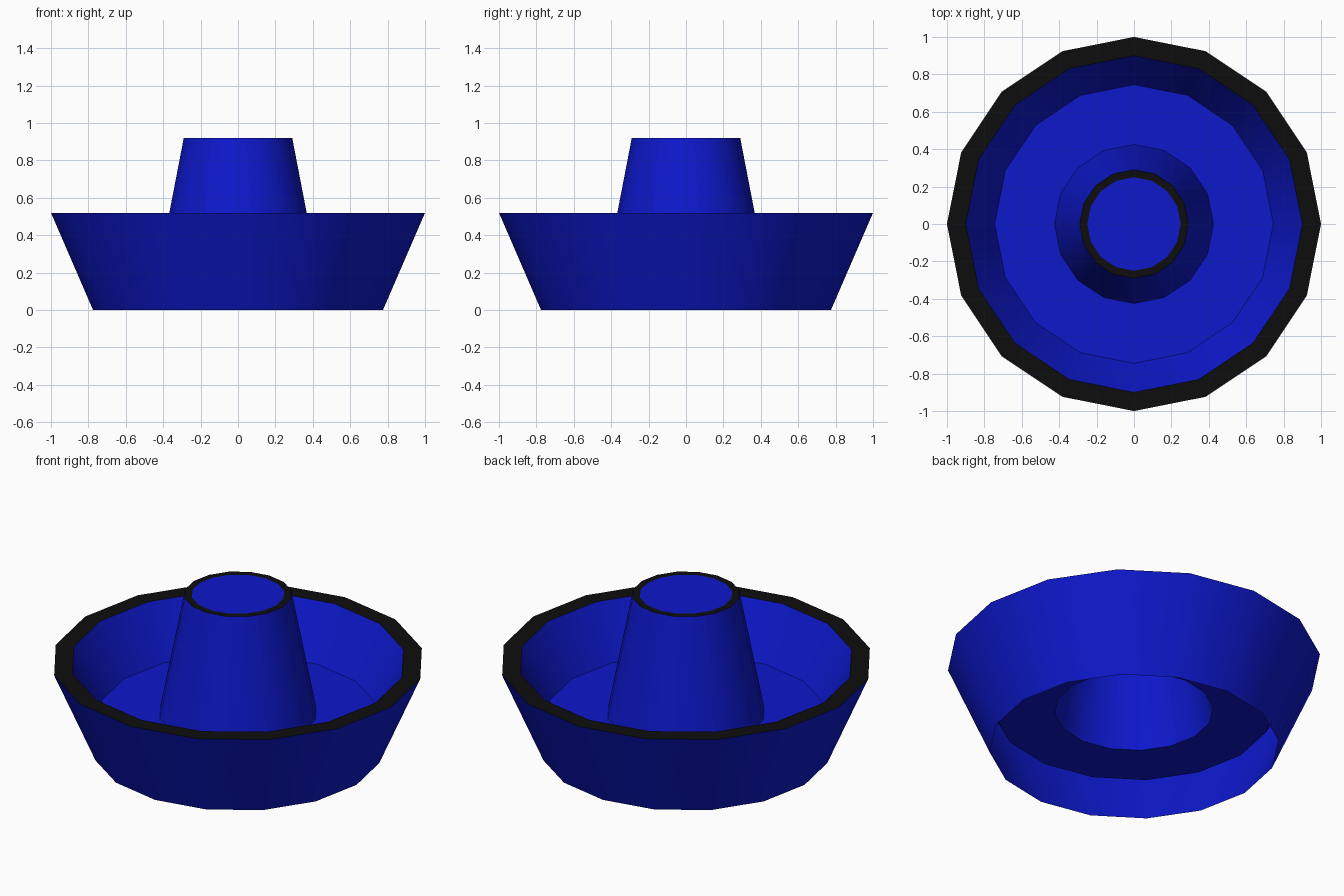
import bpy, bmesh
from math import cos, sin, tau, radians

if "Cube" in bpy.data.objects:
    bpy.data.objects.remove(bpy.data.objects["Cube"])

SIDES = 16


def material(name, rgb):
    m = bpy.data.materials.new(name)
    m.diffuse_color = (*rgb, 1)
    m.use_nodes = True
    m.node_tree.nodes["Principled BSDF"].inputs["Base Color"].default_value = m.diffuse_color
    return m


blue = material("blue_enamel", (0.004, 0.009, 0.6))
black = material("black_trim", (0.004, 0.004, 0.004))


def lathe(name, profile, mat, cap=False):
    """Spin (radius, z) points, listed from the centre outwards, around z."""
    bm = bmesh.new()
    rings = [[bm.verts.new((r * cos(tau * i / SIDES), r * sin(tau * i / SIDES), z))
              for i in range(SIDES)] for r, z in profile]
    if cap:
        bm.faces.new(rings[0])
    for a, b in zip(rings, rings[1:]):
        for i in range(SIDES):
            j = (i + 1) % SIDES
            bm.faces.new((a[i], b[i], b[j], a[j]))
    mesh = bpy.data.meshes.new(name)
    bm.to_mesh(mesh)
    bm.free()
    mesh.materials.append(mat)
    ob = bpy.data.objects.new(name, mesh)
    bpy.context.collection.objects.link(ob)
    bpy.context.view_layer.objects.active = ob
    ob.select_set(True)
    bpy.ops.object.shade_smooth_by_angle(angle=radians(30))
    ob.select_set(False)
    return ob


# Flat closed top of the centre cone and its dark trim ring
lathe("cone_cap", [(0.25, 0.92)], blue, cap=True)
lathe("cone_trim", [(0.25, 0.92), (0.29, 0.92)], black)
# Cone side, raised floor and inner wall of the pan
lathe("pan_inside", [(0.29, 0.92), (0.425, 0.22), (0.745, 0.22), (0.9, 0.52)], blue)
# Dark flat rim and the outer wall, open underneath
lathe("pan_rim", [(0.9, 0.52), (1.0, 0.52)], black)
lathe("outer_wall", [(1.0, 0.52), (0.775, 0.0)], blue)
